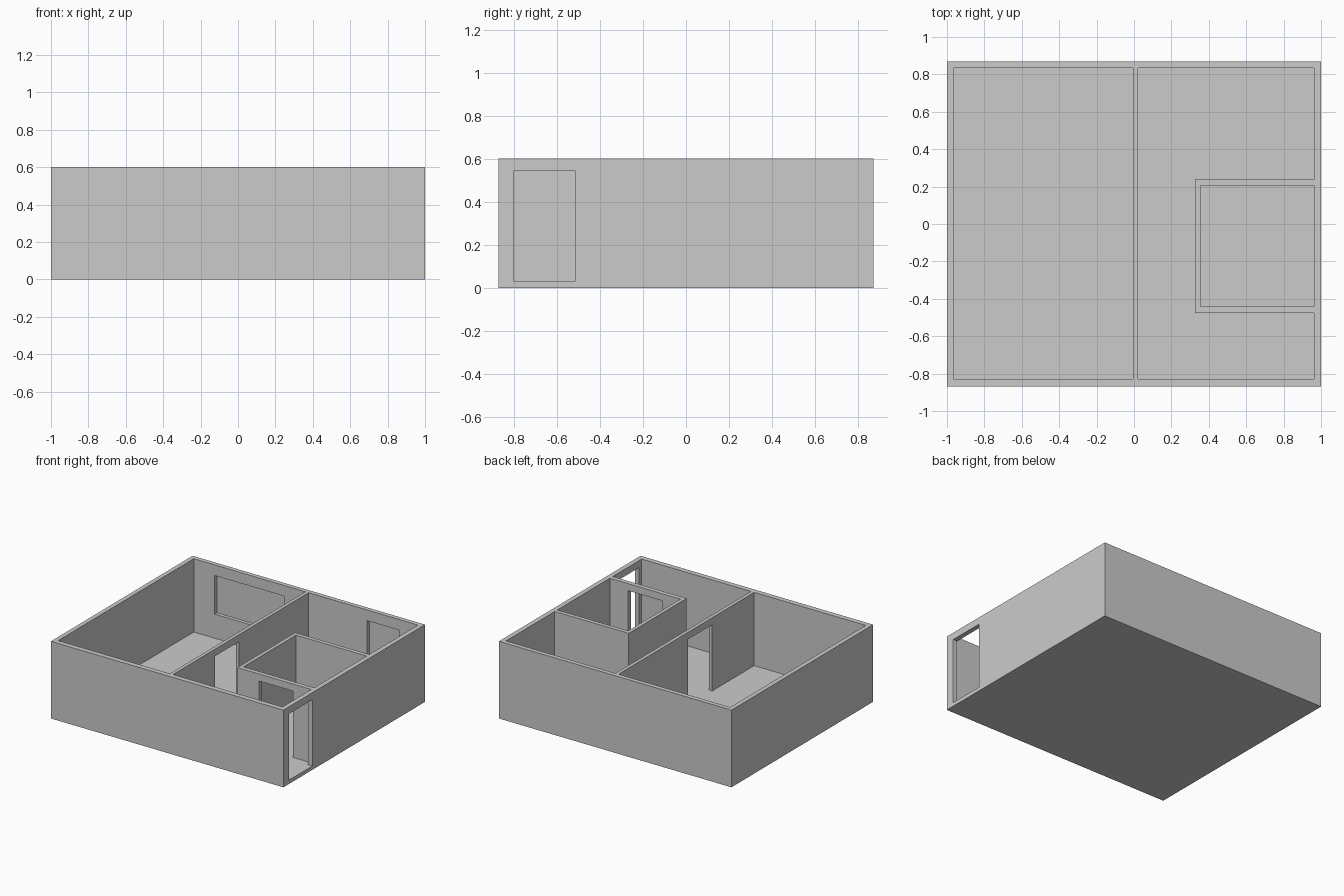
import bpy, bmesh

if "Cube" in bpy.data.objects:
    bpy.data.objects.remove(bpy.data.objects["Cube"])


def prism(name, outline, z0, z1):
    """Extrude a flat outline (x, y points) from z0 to z1."""
    bm = bmesh.new()
    base = bm.faces.new([bm.verts.new((x, y, z0)) for x, y in outline])
    top = bmesh.ops.extrude_face_region(bm, geom=[base])["geom"]
    for v in top:
        if isinstance(v, bmesh.types.BMVert):
            v.co.z = z1
    bmesh.ops.recalc_face_normals(bm, faces=bm.faces)
    mesh = bpy.data.meshes.new(name)
    bm.to_mesh(mesh)
    bm.free()
    obj = bpy.data.objects.new(name, mesh)
    bpy.context.collection.objects.link(obj)
    return obj


def rect(x0, x1, y0, y1):
    return [(x0, y0), (x1, y0), (x1, y1), (x0, y1)]


FLOOR, TOP = 0.03, 0.6
DOOR_TOP = 0.545
WIN_LOW, WIN_HIGH = 0.217, 0.517
X_IN, Y_LO, Y_HI = 0.963, -0.83, 0.835

# Solid block that the rooms are carved from
house = prism("apartment_walls", rect(-1, 1, -0.87, 0.87), 0, TOP)

# Rooms, open at the top; the hall wraps around the small room
hall = [(0.022, Y_LO), (X_IN, Y_LO), (X_IN, -0.475), (0.327, -0.475),
        (0.327, 0.237), (X_IN, 0.237), (X_IN, Y_HI), (0.022, Y_HI)]
cutters = [
    prism("main_room_cutter", rect(-0.965, -0.005, Y_LO, Y_HI), FLOOR, 0.8),
    prism("hall_cutter", hall, FLOOR, 0.8),
    prism("small_room_cutter", rect(0.355, X_IN, -0.44, 0.205), FLOOR, 0.8),
]

# Doorways: entrance, dividing wall, small room
for name, area in (
    ("entrance", rect(0.94, 1.05, -0.80, -0.515)),
    ("dividing_door", rect(-0.03, 0.05, -0.315, -0.017)),
    ("small_room_door", rect(0.515, 0.805, -0.49, -0.42)),
):
    cutters.append(prism(name + "_cutter", area, FLOOR, DOOR_TOP))

# Window recesses on the inside of the back wall
for name, x0, x1 in (("wide_window", -0.785, -0.19), ("hall_window", 0.525, 0.80)):
    cutters.append(prism(name + "_cutter", rect(x0, x1, 0.80, 0.863), WIN_LOW, WIN_HIGH))

for cutter in cutters:
    cutter.hide_render = True
    cutter.hide_set(True)
    cut = house.modifiers.new(cutter.name, "BOOLEAN")
    cut.operation = "DIFFERENCE"
    cut.solver = "EXACT"
    cut.object = cutter
